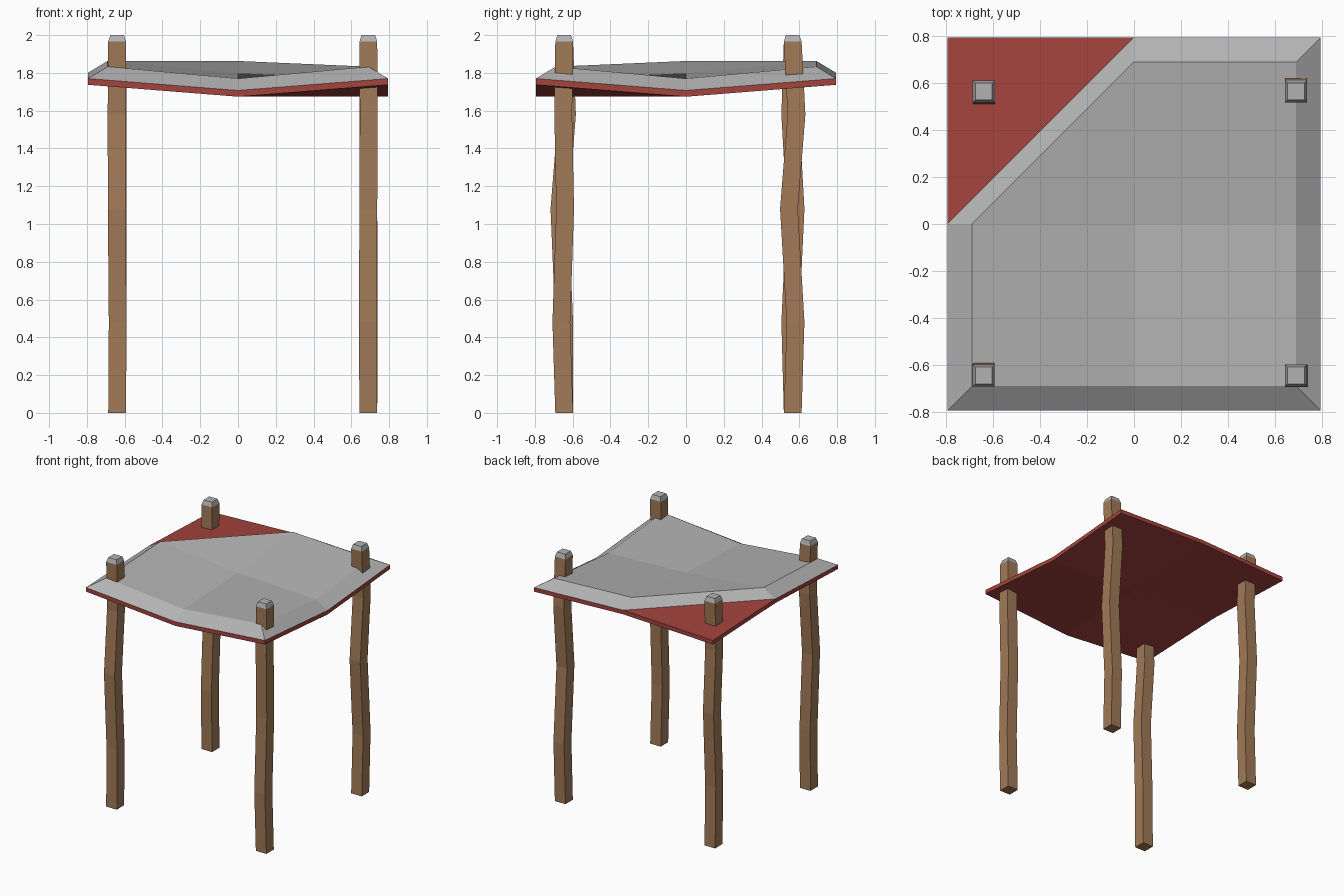
import bpy
import bmesh

cube = bpy.data.objects.get("Cube")
if cube:
    bpy.data.objects.remove(cube, do_unlink=True)


def make_material(name, color):
    mat = bpy.data.materials.new(name)
    mat.use_nodes = True
    mat.diffuse_color = (*color, 1)
    mat.node_tree.nodes["Principled BSDF"].inputs["Base Color"].default_value = (*color, 1)
    return mat


GREY = make_material("grey", (0.45, 0.45, 0.45))
RED = make_material("red", (0.37, 0.056, 0.047))
BROWN = make_material("brown wood", (0.36, 0.195, 0.097))


def finish(bm, name, materials):
    bmesh.ops.recalc_face_normals(bm, faces=bm.faces)
    mesh = bpy.data.meshes.new(name)
    bm.to_mesh(mesh)
    bm.free()
    for mat in materials:
        mesh.materials.append(mat)
    obj = bpy.data.objects.new(name, mesh)
    bpy.context.collection.objects.link(obj)
    return obj


# Sagging canopy: heights of the slab's top on a 3 x 3 grid of (x, y) signs
HALF, INSET, THICK = 0.795, 0.69, 0.033
edge_z = {(-1, -1): 1.77, (0, -1): 1.707, (1, -1): 1.77, (1, 0): 1.707,
          (1, 1): 1.77, (0, 1): 1.80, (-1, 1): 1.77, (-1, 0): 1.80, (0, 0): 1.735}
ring = [k for k in edge_z if k != (0, 0)]
cover = [k for k in ring if k != (-1, 1)]          # the cloth leaves one corner bare
quads = [[(i, j), (i + 1, j), (i + 1, j + 1), (i, j + 1)] for i in (-1, 0) for j in (-1, 0)]


def grid_verts(bm, half, rise):
    return {k: bm.verts.new((k[0] * half, k[1] * half, z + rise)) for k, z in edge_z.items()}


bm = bmesh.new()
top = grid_verts(bm, HALF, 0)
bottom = grid_verts(bm, HALF, -THICK)
raised = grid_verts(bm, INSET, 0.063)


def face(verts, material):
    bm.faces.new(verts).material_index = material


# Red slab: underside, rim and bare corner
for q in quads:
    face([bottom[k] for k in q], 1)
for a, b in zip(ring, ring[1:] + ring[:1]):
    face([bottom[a], bottom[b], top[b], top[a]], 1)
face([top[k] for k in ((0, 1), (-1, 1), (-1, 0))], 1)

# Grey cloth: sloped border and sunken middle
for a, b in zip(cover, cover[1:] + cover[:1]):
    face([top[a], top[b], raised[b], raised[a]], 0)
for q in quads:
    face([raised[k] for k in q if k != (-1, 1)], 0)
bmesh.ops.delete(bm, geom=[v for v in bm.verts if not v.link_faces], context='VERTS')
finish(bm, "canopy", [GREY, RED])


# Crooked square posts with grey tapered caps
LEVELS = (0, 0.48, 1.08, 1.58, 1.965, 2.0)


def post(name, x, y, bends):
    bm = bmesh.new()
    previous = None
    for level, (z, (dx, dy)) in enumerate(zip(LEVELS, bends + [(0, 0), (0, 0)])):
        h = 0.036 if level == len(LEVELS) - 1 else 0.047
        loop = [bm.verts.new((x + dx + sx * h, y + dy + sy * h, z))
                for sx, sy in ((-1, -1), (1, -1), (1, 1), (-1, 1))]
        if previous is None:
            bm.faces.new(loop)
        else:
            for i in range(4):
                j = (i + 1) % 4
                f = bm.faces.new((previous[i], previous[j], loop[j], loop[i]))
                f.material_index = int(level == len(LEVELS) - 1)
        previous = loop
    bm.faces.new(previous).material_index = 1
    finish(bm, name, [BROWN, GREY])


post("front_right_post", -0.64, -0.645, [(0, 0), (0.003, 0), (-0.002, -0.025), (-0.003, 0.015)])
post("front_left_post", 0.69, -0.645, [(0, 0), (-0.003, -0.015), (0, 0.005), (0.002, -0.005)])
post("back_right_post", -0.64, 0.565, [(0, 0), (0.003, -0.013), (0.003, 0.015), (0.003, -0.013)])
post("back_left_post", 0.69, 0.565, [(0, 0), (0.002, 0.015), (0, -0.02), (0, 0.02)])
